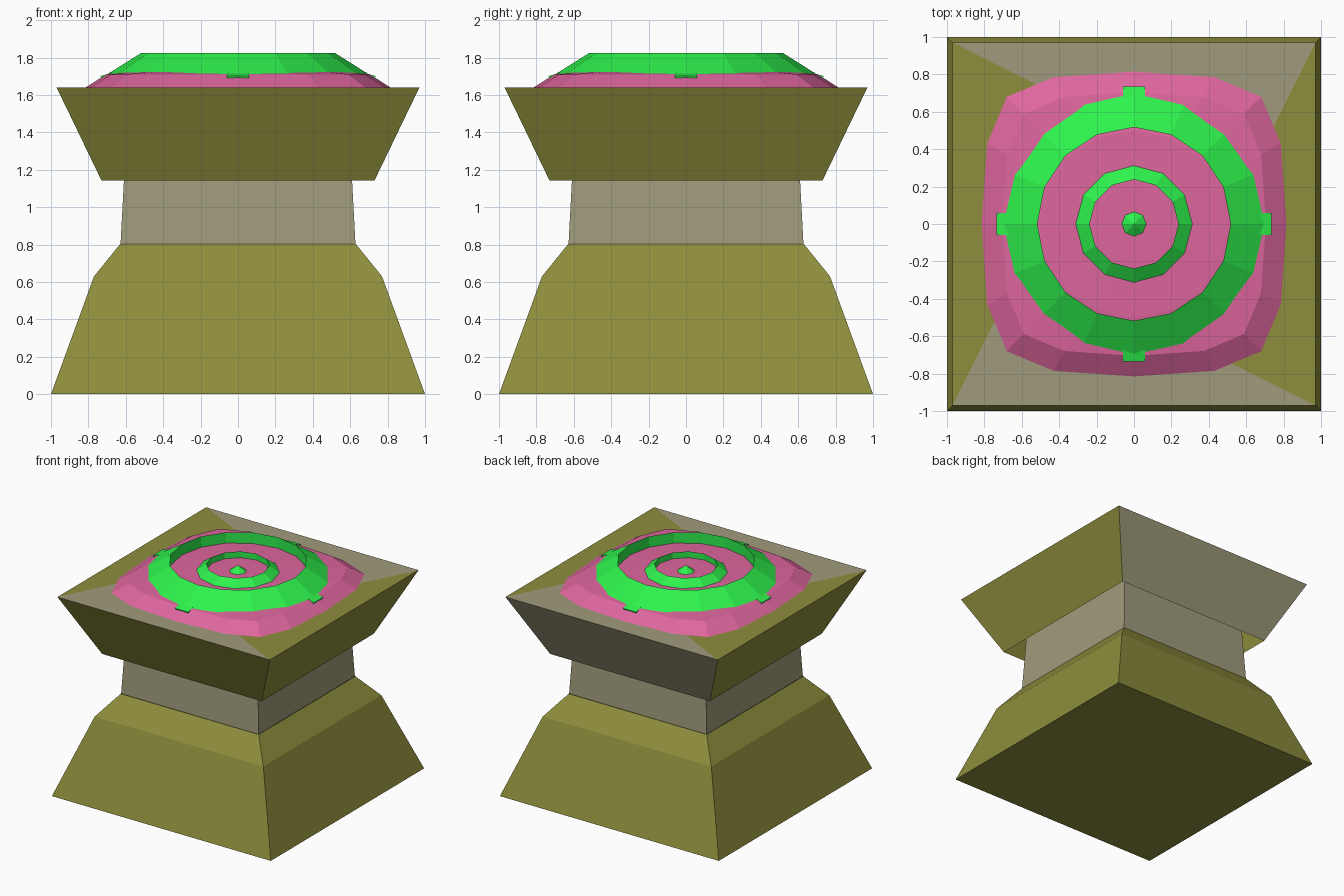
import bpy, bmesh
from math import pi, cos, sin
from mathutils import Matrix

if "Cube" in bpy.data.objects:
    bpy.data.objects.remove(bpy.data.objects["Cube"])


def material(name, rgb):
    m = bpy.data.materials.new(name)
    m.diffuse_color = (*rgb, 1)
    m.use_nodes = True
    m.node_tree.nodes["Principled BSDF"].inputs["Base Color"].default_value = m.diffuse_color
    return m


OLIVE = material("olive", (0.27, 0.27, 0.047))
STONE = material("stone", (0.35, 0.33, 0.20))
GREEN = material("green", (0.027, 0.89, 0.073))
PINK = material("pink", (0.73, 0.133, 0.34))


def finish(name, bm, *mats):
    mesh = bpy.data.meshes.new(name)
    bm.to_mesh(mesh)
    bm.free()
    obj = bpy.data.objects.new(name, mesh)
    bpy.context.collection.objects.link(obj)
    for m in mats:
        mesh.materials.append(m)
    return obj


def circle(r, z, n):
    return [(r * cos(2 * pi * i / n), r * sin(2 * pi * i / n), z) for i in range(n)]


def square(h, z):
    return [(h, h, z), (-h, h, z), (-h, -h, z), (h, -h, z)]


def loft(sections, bottom=False, top=False):
    """Skin counter-clockwise sections, listed from the outside bottom upward."""
    bm = bmesh.new()
    rings = [[bm.verts.new(p) for p in s] for s in sections]
    for a, b in zip(rings, rings[1:]):
        for i in range(len(a)):
            j = (i + 1) % len(a)
            bm.faces.new((a[i], a[j], b[j], b[i]))
    if bottom:
        bm.faces.new(rings[0][::-1])
    if top:
        bm.faces.new(rings[-1])
    return bm, rings


# Flared plinth
bm, _ = loft([square(1.0, 0), square(0.77, 0.63), square(0.63, 0.803)], bottom=True)
finish("plinth", bm, OLIVE)

# Neck, running up inside the hollow capital
bm, _ = loft([square(0.628, 0.803), square(0.61, 1.143), square(0.585, 1.63)])
finish("neck", bm, STONE)

# Capital: open underneath, with a pinwheel of triangles on top
bm, rings = loft([square(0.73, 1.143), square(0.97, 1.64)])
bm.faces.ensure_lookup_table()
bm.faces[0].material_index = 1          # back side is stone
corners = rings[1]
a, b = 0.582, 0.194
inner = [bm.verts.new((x, y, 1.64)) for x, y in ((a, b), (-b, a), (-a, -b), (b, -a))]
for i in range(4):
    j = (i + 1) % 4
    f = bm.faces.new((corners[i], corners[j], inner[i]))
    f.material_index = 1 - i % 2        # front and back stone, sides olive
    bm.faces.new((corners[j], inner[j], inner[i]))
    bm.faces.ensure_lookup_table()
    # the sliver between neighbouring arms lies on one line and is dropped
    bm.faces.remove(bm.faces[-1])
bm.faces.new(inner)
finish("capital", bm, OLIVE, STONE)

# Domed cushion with a rounded-square outline
quarter = [(0.815, 0), (0.785, 0.43), (0.68, 0.68), (0.43, 0.785)]
outline = []
for k in range(4):
    for x, y in quarter:
        for _ in range(k):
            x, y = -y, x
        outline.append((x, y))
bm, _ = loft([[(x, y, 1.64) for x, y in outline],
              [(x * 0.865, y * 0.865, 1.71) for x, y in outline],
              circle(0.5, 1.738, 16), circle(0.2, 1.745, 16)], bottom=True, top=True)
finish("cushion", bm, PINK)

# Two concentric raised rings: sloped outside, upright inside
for name, n, r_out, z_out, r_in, z_in in (("outer_ring", 16, 0.695, 1.713, 0.517, 1.825),
                                          ("inner_ring", 12, 0.325, 1.733, 0.238, 1.795)):
    bm, _ = loft([circle(r_out, z_out, n), circle(r_in, z_in, n), circle(r_in, 1.72, n)])
    finish(name, bm, GREEN)

# Centre stud
bm, _ = loft([circle(0.08, 1.735, 8), circle(0.001, 1.79, 8)], top=True)
finish("centre_stud", bm, GREEN)

# Four small tabs on the outer ring
for k in range(4):
    bm = bmesh.new()
    bmesh.ops.create_cube(bm, size=1, matrix=Matrix.Rotation(k * pi / 2, 4, 'Z')
                          @ Matrix.Translation((0.69, 0, 1.699))
                          @ Matrix.Rotation(0.3, 4, 'Y')
                          @ Matrix.Diagonal((0.085, 0.12, 0.03, 1)))
    finish(f"ring_tab_{k + 1}", bm, GREEN)
